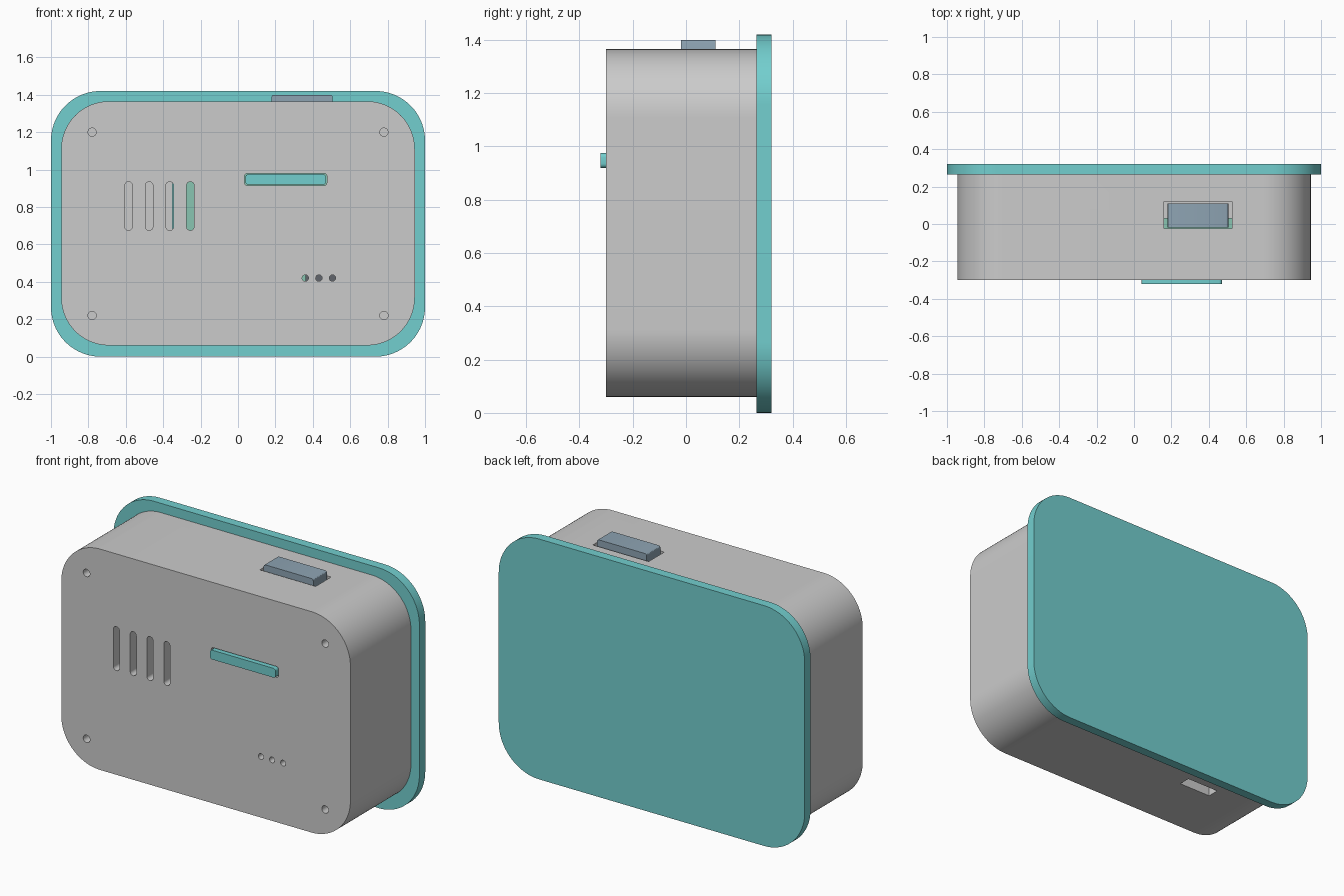
import bpy, bmesh, math
from mathutils import Matrix

if "Cube" in bpy.data.objects:
    bpy.data.objects.remove(bpy.data.objects["Cube"])


def paint(ob, color):
    if color:
        mat = bpy.data.materials.new(ob.name + "_colour")
        mat.diffuse_color = (*color, 1)
        mat.use_nodes = True
        mat.node_tree.nodes["Principled BSDF"].inputs["Base Color"].default_value = mat.diffuse_color
        ob.data.materials.append(mat)


def prism(name, x, z, y, r=0.0, seg=12, color=None):
    """Rounded rectangle in the XZ plane, extruded along Y."""
    pts = []
    corners = [(x[1], z[1], 0), (x[0], z[1], 90), (x[0], z[0], 180), (x[1], z[0], 270)]
    for cx, cz, start in corners:
        ox = cx - r if cx == x[1] else cx + r
        oz = cz - r if cz == z[1] else cz + r
        for i in range(seg + 1 if r else 1):
            a = math.radians(start + 90 * i / seg)
            pts.append((ox + r * math.cos(a), oz + r * math.sin(a)))
    bm = bmesh.new()
    face = bm.faces.new([bm.verts.new((px, y[0], pz)) for px, pz in pts])
    ext = bmesh.ops.extrude_face_region(bm, geom=[face])
    verts = [v for v in ext["geom"] if isinstance(v, bmesh.types.BMVert)]
    bmesh.ops.translate(bm, verts=verts, vec=(0, y[1] - y[0], 0))
    bmesh.ops.remove_doubles(bm, verts=bm.verts, dist=1e-5)
    bmesh.ops.recalc_face_normals(bm, faces=bm.faces)
    return finish(name, bm, color)


def rod(name, x, z, r, y, color=None):
    """Cylinder along Y."""
    bm = bmesh.new()
    m = Matrix.Translation((x, (y[0] + y[1]) / 2, z)) @ Matrix.Rotation(math.pi / 2, 4, 'X')
    bmesh.ops.create_cone(bm, cap_ends=True, segments=24, radius1=r, radius2=r,
                          depth=y[1] - y[0], matrix=m)
    return finish(name, bm, color)


def finish(name, bm, color):
    me = bpy.data.meshes.new(name)
    bm.to_mesh(me)
    bm.free()
    ob = bpy.data.objects.new(name, me)
    bpy.context.collection.objects.link(ob)
    paint(ob, color)
    return ob


def activate(ob):
    bpy.ops.object.select_all(action='DESELECT')
    ob.select_set(True)
    bpy.context.view_layer.objects.active = ob


def cut(ob, cutter):
    mod = ob.modifiers.new("cut", 'BOOLEAN')
    mod.operation, mod.solver, mod.object = 'DIFFERENCE', 'EXACT', cutter
    activate(ob)
    bpy.ops.object.modifier_apply(modifier=mod.name)
    bpy.data.objects.remove(cutter, do_unlink=True)


TEAL, NAVY, GREEN, DARK = (.17, .62, .62), (.27, .37, .45), (.25, .56, .44), (.12, .13, .15)
FRONT = (-0.4, -0.2)

# Hollow case, open at the back
case = prism("case_shell", (-.945, .945), (.06, 1.365), (-.30, .265), .255, 24)
cut(case, prism("cavity", (-.885, .885), (.12, 1.305), (-.24, .4), .195, 24))

# Vent slots, sound holes, light bar window
for i in range(4):
    c = -.585 + .11 * i
    cut(case, prism("vent", (c - .02, c + .02), (.675, .935), FRONT, .0199, 8))
for i in range(3):
    cut(case, rod("sound_hole", .36 + .0725 * i, .42, .017, FRONT))
cut(case, prism("bar_window", (.035, .475), (.915, .98), FRONT, .015, 4))

# Switch opening on top, cable port underneath
cut(case, prism("switch_opening", (.16, .525), (1.2, 1.5), (-.025, .12)))
cut(case, prism("cable_port", (-.49, -.28), (-.1, .2), (.07, .14)))

# Corner screw holes with inner posts
for x in (-.78, .78):
    for z in (.22, 1.20):
        cut(case, rod("screw_hole", x, z, .022, FRONT))
        post = rod("screw_post", x, z, .055, (-.24, .265))
        cut(post, rod("pilot", x, z, .022, (-.3, .05)))

# Back cover
cover = prism("back_cover", (-1, 1), (0, 1.42), (.265, .32), .265, 24, TEAL)

# Light bar poking through the front
prism("light_bar", (.04, .47), (.92, .975), (-.32, -.2), .015, 4, TEAL)

# Top rocker switch
switch = prism("power_switch", (.18, .505), (1.15, 1.40), (-.018, .11), .012, 3, NAVY)

# Inner parts glimpsed through the openings
prism("circuit_board", (-.29, .62), (.3, 1.12), (-.03, .03), color=GREEN)
prism("speaker_block", (.36, .60), (.34, .50), (-.15, -.03), color=DARK)
prism("battery", (-.82, -.35), (.35, 1.08), (-.12, .06), .03, 4)
prism("switch_bracket", (.12, .56), (1.0, 1.15), (.03, .14))

# Smooth round walls, crisp edges
for ob in list(bpy.context.scene.objects):
    activate(ob)
    bpy.ops.object.shade_smooth_by_angle(angle=math.radians(30))
